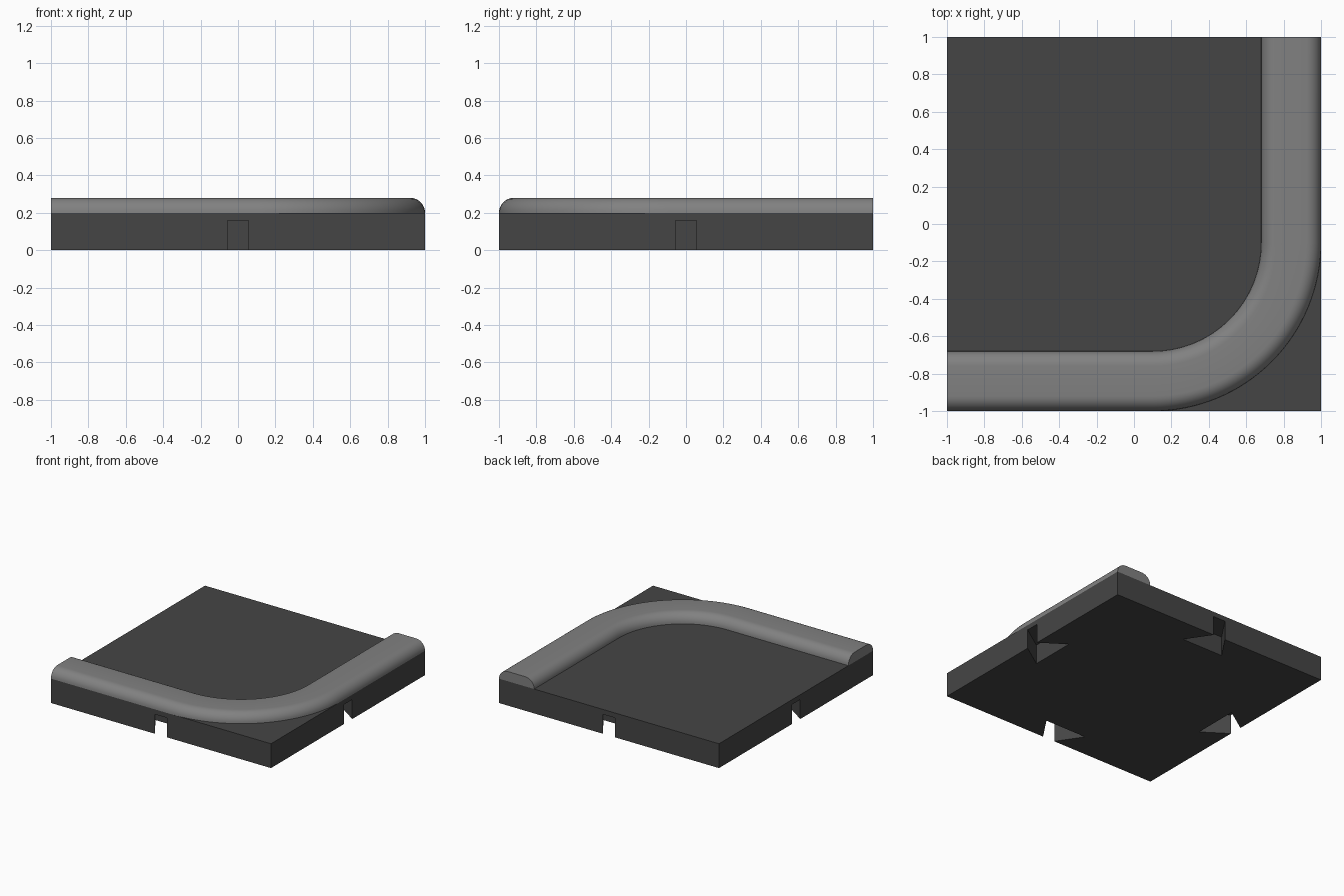
import bpy, bmesh
from math import pi, sin, cos
from mathutils import Matrix

if "Cube" in bpy.data.objects:
    bpy.data.objects.remove(bpy.data.objects["Cube"])


def material(name, v):
    m = bpy.data.materials.new(name)
    m.diffuse_color = (v, v, v, 1)
    m.use_nodes = True
    m.node_tree.nodes["Principled BSDF"].inputs["Base Color"].default_value = m.diffuse_color
    return m


def add_object(name, bm, mat=None):
    bmesh.ops.recalc_face_normals(bm, faces=bm.faces[:])
    me = bpy.data.meshes.new(name)
    bm.to_mesh(me)
    bm.free()
    ob = bpy.data.objects.new(name, me)
    bpy.context.collection.objects.link(ob)
    if mat:
        me.materials.append(mat)
    return ob


# Square base plate
bm = bmesh.new()
bmesh.ops.create_cube(bm, size=1, matrix=Matrix.Translation((0, 0, 0.1)) @ Matrix.Diagonal((2, 2, 0.2, 1)))
plate = add_object("base_plate", bm, material("dark_grey", 0.06))

# Dovetail sockets under the middle of every side
SLOPE = (0.19 - 0.055) / 0.2
OVER = 0.05
mouth = 0.055 - SLOPE * OVER
bm = bmesh.new()
for k in range(4):
    rot = Matrix.Rotation(k * pi / 2, 4, 'Z')
    outline = [(1 + OVER, -mouth), (1 + OVER, mouth), (0.8, 0.19), (0.8, -0.19)]
    face = bm.faces.new([bm.verts.new(rot @ Matrix.Translation((x, y, -0.1)).to_translation()) for x, y in outline])
    ext = bmesh.ops.extrude_face_region(bm, geom=[face])
    top = [g for g in ext["geom"] if isinstance(g, bmesh.types.BMVert)]
    bmesh.ops.translate(bm, verts=top, vec=(0, 0, 0.26))
cutter = add_object("socket_cutter", bm)
cutter.hide_render = True
cutter.hide_set(True)
cut = plate.modifiers.new("sockets", 'BOOLEAN')
cut.operation = 'DIFFERENCE'
cut.solver = 'EXACT'
cut.object = cutter

# Raised rail: rounded profile (inset from outer edge, height) swept round the corner
W, H, BASE, C = 0.32, 0.08, 0.2, 0.1
SEG = 8
quarter = [(H * (1 - cos(a)), H * sin(a)) for a in (i * pi / 2 / SEG for i in range(SEG + 1))]
profile = quarter + [(W - d, h) for d, h in reversed(quarter)]
R = 1 - C

# Path stations: pivot point and outward direction
stations = [(-1, -C, -pi / 2)]
stations += [(C, -C, -pi / 2 + i * pi / 2 / 32) for i in range(33)]
stations += [(C, 1, 0)]

bm = bmesh.new()
rings = [[bm.verts.new((px + (R - d) * cos(a), py + (R - d) * sin(a), BASE + h)) for d, h in profile]
         for px, py, a in stations]
n = len(profile)
for r0, r1 in zip(rings, rings[1:]):
    for i in range(n):
        j = (i + 1) % n
        bm.faces.new((r0[i], r0[j], r1[j], r1[i]))
bm.faces.new(rings[0])
bm.faces.new(rings[-1])
rail = add_object("corner_rail", bm, material("mid_grey", 0.22))
bpy.context.view_layer.objects.active = rail
rail.select_set(True)
bpy.ops.object.shade_smooth_by_angle(angle=pi / 6)
